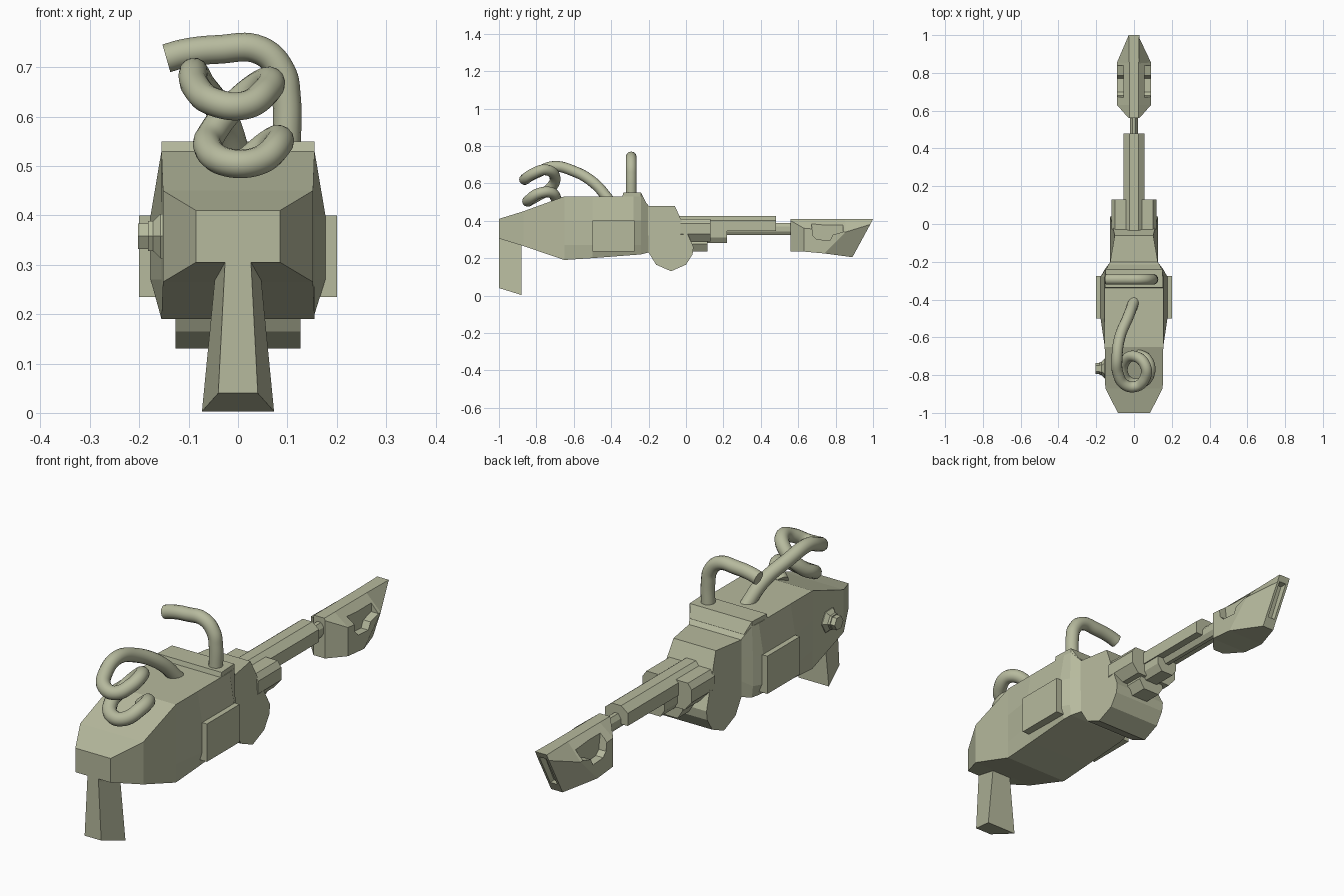
import bpy
import bmesh
import math

default_cube = bpy.data.objects.get("Cube")
if default_cube:
    bpy.data.objects.remove(default_cube)

# One painted colour for the whole model
paint = bpy.data.materials.new("khaki_paint")
paint.use_nodes = True
khaki = (0.47, 0.49, 0.34, 1.0)
paint.diffuse_color = khaki
paint.node_tree.nodes["Principled BSDF"].inputs["Base Color"].default_value = khaki


def finish(name, bm):
    bmesh.ops.recalc_face_normals(bm, faces=bm.faces)
    mesh = bpy.data.meshes.new(name)
    bm.to_mesh(mesh)
    bm.free()
    mesh.materials.append(paint)
    obj = bpy.data.objects.new(name, mesh)
    bpy.context.collection.objects.link(obj)
    return obj


def loft(name, rings):
    """Skin a list of closed rings and cap both ends."""
    bm = bmesh.new()
    loops = [[bm.verts.new(p) for p in ring] for ring in rings]
    for a, b in zip(loops, loops[1:]):
        for i in range(len(a)):
            j = (i + 1) % len(a)
            bm.faces.new((a[i], a[j], b[j], b[i]))
    bm.faces.new(loops[0])
    bm.faces.new(loops[-1])
    return finish(name, bm)


def mirrored(points):
    """Complete a half ring across the centre plane."""
    return list(points) + [(-x, y, z) for x, y, z in reversed(points)]


def section(y, half):
    return mirrored([(x, y, z) for x, z in half])


def box(name, xs, ys, zs):
    rings = [[(xs[0], y, zs[0]), (xs[1], y, zs[0]),
              (xs[1], y, zs[1]), (xs[0], y, zs[1])] for y in ys]
    return loft(name, rings)


def shade_smooth(obj):
    bpy.ops.object.select_all(action='DESELECT')
    obj.select_set(True)
    bpy.context.view_layer.objects.active = obj
    bpy.ops.object.shade_smooth_by_angle(angle=math.radians(35))


def tube(name, points, radius):
    """Round bar through the given points, turned into a mesh."""
    curve = bpy.data.curves.new(name, 'CURVE')
    curve.dimensions = '3D'
    curve.bevel_depth = radius
    curve.bevel_resolution = 5
    curve.resolution_u = 8
    curve.use_fill_caps = True
    spline = curve.splines.new('BEZIER')
    spline.bezier_points.add(len(points) - 1)
    for bp, co in zip(spline.bezier_points, points):
        bp.co = co
        bp.handle_left_type = bp.handle_right_type = 'AUTO'
    curve.materials.append(paint)
    obj = bpy.data.objects.new(name, curve)
    bpy.context.collection.objects.link(obj)
    bpy.ops.object.select_all(action='DESELECT')
    obj.select_set(True)
    bpy.context.view_layer.objects.active = obj
    bpy.ops.object.convert(target='MESH')
    shade_smooth(bpy.context.view_layer.objects.active)


# Main body: faceted nose, bulged middle, tapered rear
def hull(y, edge, waist, top, upper, lower, bottom):
    return section(y, [(edge, top), (waist, upper), (waist, lower), (edge, bottom)])


loft("main_body", [
    hull(-1, .085, .085, .41, .375, .34, .305),
    hull(-.87, .152, .152, .45, .39, .325, .265),
    hull(-.65, .155, .155, .53, .4, .27, .19),
    hull(-.5, .155, .177, .53, .4, .27, .2),
    hull(-.28, .155, .177, .53, .4, .27, .217),
    hull(-.24, .15, .155, .53, .4, .27, .22),
    hull(-.2, .125, .125, .48, .4, .3, .23),
])
loft("top_ridge", [
    section(-.34, [(.155, .53), (.155, .5)]),
    section(-.335, [(.155, .55), (.155, .5)]),
    section(-.24, [(.15, .55), (.15, .5)]),
    section(-.215, [(.13, .5), (.13, .49)]),
])

# Front leg grip, wider at its back and foot
loft("front_grip", [
    mirrored([(.026, -1, .31), (.045, -.88, .31)]),
    mirrored([(.027, -1, .29), (.047, -.88, .27)]),
    mirrored([(.04, -1, .04), (.073, -.88, .003)]),
])

# Side panels
for side, label in ((1, "left"), (-1, "right")):
    box(label + "_side_panel", (side * .14, side * .2), (-.5, -.275), (.235, .4))

# Stepped hexagonal knob on the right side
def hexagon(x, radius):
    turn = math.tau / 6
    return [(x, -.765 + radius * math.cos(i * turn),
             .358 + radius * math.sin(i * turn)) for i in range(6)]


loft("side_knob", [hexagon(x, r) for x, r in
     ((-.14, .052), (-.157, .052), (-.172, .035), (-.182, .035),
      (-.182, .03), (-.203, .03))])

# Rear drum housing: rounded below, pinched along its top rear edge
drum = [(-.205, .48), (-.06, .48), (.04, .26), (.035, .22), (0, .165),
        (-.08, .13), (-.16, .165), (-.2, .23)]
widths = [.127, .102] + [.127] * 6
loft("rear_drum", [[(s * w, y, z) for w, (y, z) in zip(widths, drum)]
                   for s in (-1, 1)])

# Receiver lugs and lower blocks
for side, label in ((1, "left"), (-1, "right")):
    lug = [(.04, .41), (.1, .41), (.118, .385), (.118, .33), (.085, .29), (.04, .29)]
    loft(label + "_receiver_lug",
         [[(side * x, y, z) for x, z in lug] for y in (-.03, .13)])
loft("lower_receiver", [section(y, [(.05, .31), (.065, .275), (.04, .235)])
                        for y in (0, .115)])
loft("trigger_block", [section(y, [(.05, .35), (.05, .31), (.03, .28)])
                       for y in (0, .22)])

# Chamfered rail and the rod that carries the stock
loft("upper_rail", [section(y, [(.023, .425), (.055, .4), (.055, .345), (.024, .345)])
                    for y in (-.05, .48)])
rod = [(.023 * math.cos(a), .035 * math.sin(a) + .355)
       for a in (math.tau * (i + .5) / 8 for i in range(8))]
loft("stock_rod", [[(x, y, z) for x, z in rod] for y in (.1, .6)])

# Stock: narrow ridge, wide cheeks, slanted narrow butt
stock = loft("stock", [
    mirrored([(.025, .56, .41), (.028, .56, .4), (.028, .56, .235)]),
    mirrored([(.025, .63, .41), (.09, .63, .36), (.09, .63, .235)]),
    mirrored([(.025, .85, .41), (.09, .855, .34), (.09, .74, .225)]),
    mirrored([(.028, 1, .41), (.028, .985, .38), (.028, .89, .205)]),
])


def carve(target, cutter):
    cutter.hide_render = True
    cutter.hide_viewport = True
    cutter.display_type = 'WIRE'
    mod = target.modifiers.new(cutter.name, 'BOOLEAN')
    mod.operation = 'DIFFERENCE'
    mod.solver = 'EXACT'
    mod.object = cutter


# Cheek notches and the recessed butt slot
notch = [(.66, .45), (.68, .32), (.7, .3), (.77, .295), (.785, .325), (.84, .34), (.84, .45)]
for side, label in ((1, "left"), (-1, "right")):
    carve(stock, loft(label + "_notch_cutter",
          [[(side * x, y, z) for y, z in notch] for x in (.055, .15)]))
carve(stock, loft("butt_slot_cutter", [
    mirrored([(.017, .955, .385), (.017, .885, .245)]),
    mirrored([(.017, 1.05, .385), (.017, .98, .245)]),
]))

# Bent carry handle on the ridge
tube("carry_handle", [
    (.098, -.293, .53), (.098, -.293, .64), (.088, -.293, .69),
    (.045, -.293, .734), (-.04, -.293, .736), (-.11, -.293, .728),
    (-.145, -.293, .718)], .029)

# Coiled hose above the nose
tube("coiled_hose", [
    (0, -.41, .51), (-.03, -.49, .6), (-.075, -.6, .665), (-.09, -.71, .69),
    (-.085, -.79, .66), (-.05, -.85, .63), (.01, -.86, .622),
    (.056, -.82, .65), (.06, -.75, .672), (.0, -.7, .63), (-.05, -.73, .57),
    (-.06, -.79, .535), (-.02, -.84, .507), (.04, -.84, .51),
    (.082, -.79, .545), (.07, -.72, .55), (.02, -.69, .51)], .029)
